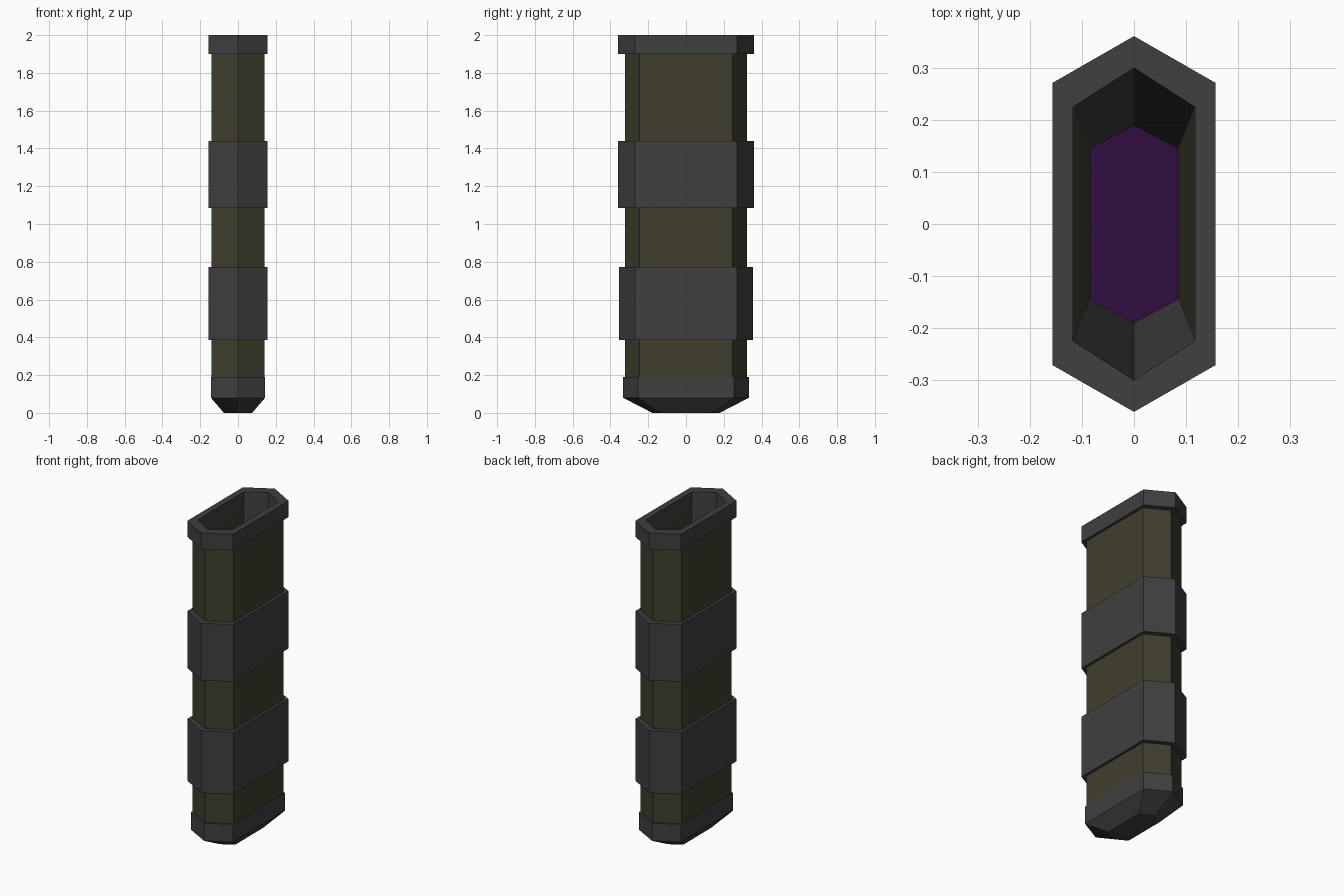
import bpy
import bmesh

if "Cube" in bpy.data.objects:
    bpy.data.objects.remove(bpy.data.objects["Cube"])


def material(name, rgb):
    m = bpy.data.materials.new(name)
    m.diffuse_color = (*rgb, 1.0)
    m.use_nodes = True
    m.node_tree.nodes["Principled BSDF"].inputs["Base Color"].default_value = m.diffuse_color
    return m


GREY = material("dark grey", (0.050, 0.050, 0.050))
OLIVE = material("dark olive", (0.050, 0.048, 0.027))
PURPLE = material("deep purple", (0.030, 0.004, 0.050))


def hexagon(bm, z, w, s, tip):
    """Long hexagon: half width w, shoulders at y = +-s, points at y = +-tip."""
    pts = [(0, -tip), (w, -s), (w, s), (0, tip), (-w, s), (-w, -s)]
    return [bm.verts.new((x, y, z)) for x, y in pts]


def loft(name, sections, mats, closed=False, cap_first=False, cap_last=False, rule=None):
    """Skin a list of (z, w, s, tip) sections; going up faces out, going down faces in."""
    bm = bmesh.new()
    rings = [hexagon(bm, *sec) for sec in sections]
    pairs = list(zip(rings, rings[1:]))
    if closed:
        pairs.append((rings[-1], rings[0]))
    for a, b in pairs:
        for i in range(6):
            j = (i + 1) % 6
            bm.faces.new((a[i], a[j], b[j], b[i]))
    if cap_first:
        bm.faces.new(rings[0][::-1])
    if cap_last:
        bm.faces.new(rings[-1])
    bm.normal_update()
    if rule:
        for f in bm.faces:
            f.material_index = rule(f)
    me = bpy.data.meshes.new(name)
    bm.to_mesh(me)
    bm.free()
    for m in mats:
        me.materials.append(m)
    ob = bpy.data.objects.new(name, me)
    bpy.context.collection.objects.link(ob)
    return ob


BODY = (0.14, 0.245, 0.323)
MOUTH = (0.117, 0.225, 0.30)
FLOOR = (0.085, 0.145, 0.19)
FLOOR_Z = 0.10


def inner(z):
    """Section of the tapering cavity at height z."""
    t = (2.0 - z) / (2.0 - FLOOR_Z)
    return (z, *(a + (b - a) * t for a, b in zip(MOUTH, FLOOR)))


# Outer body tube
loft("body", [(0.19, *BODY), (1.90, *BODY)], [OLIVE])

# Rim around the mouth
RIM = (0.157, 0.271, 0.361)
loft("top_rim", [(1.90, *RIM), (2.0, *RIM), inner(2.0), inner(1.90)], [GREY], closed=True)

# Tapering cavity: grey end walls, olive long walls
loft("cavity_lining", [inner(1.90), inner(FLOOR_Z)], [GREY, OLIVE],
     rule=lambda f: 1 if abs(f.normal.x) > 0.9 else 0)
loft("cavity_floor", [inner(FLOOR_Z)], [PURPLE], cap_last=True)

# Two wrap-around bands
for name, z0, z1, size in (("lower_band", 0.385, 0.772, (0.157, 0.270, 0.356)),
                           ("upper_band", 1.085, 1.44, (0.157, 0.270, 0.361))):
    loft(name, [(z0, *size), (z1, *size), (z1, *BODY), (z0, *BODY)], [GREY], closed=True)

# Chamfered foot
FOOT = (0.143, 0.255, 0.333)
loft("foot_cap", [(0.0, 0.075, 0.135, 0.178), (0.08, *FOOT), (0.19, *FOOT), (0.19, *BODY)],
     [GREY], cap_first=True)
